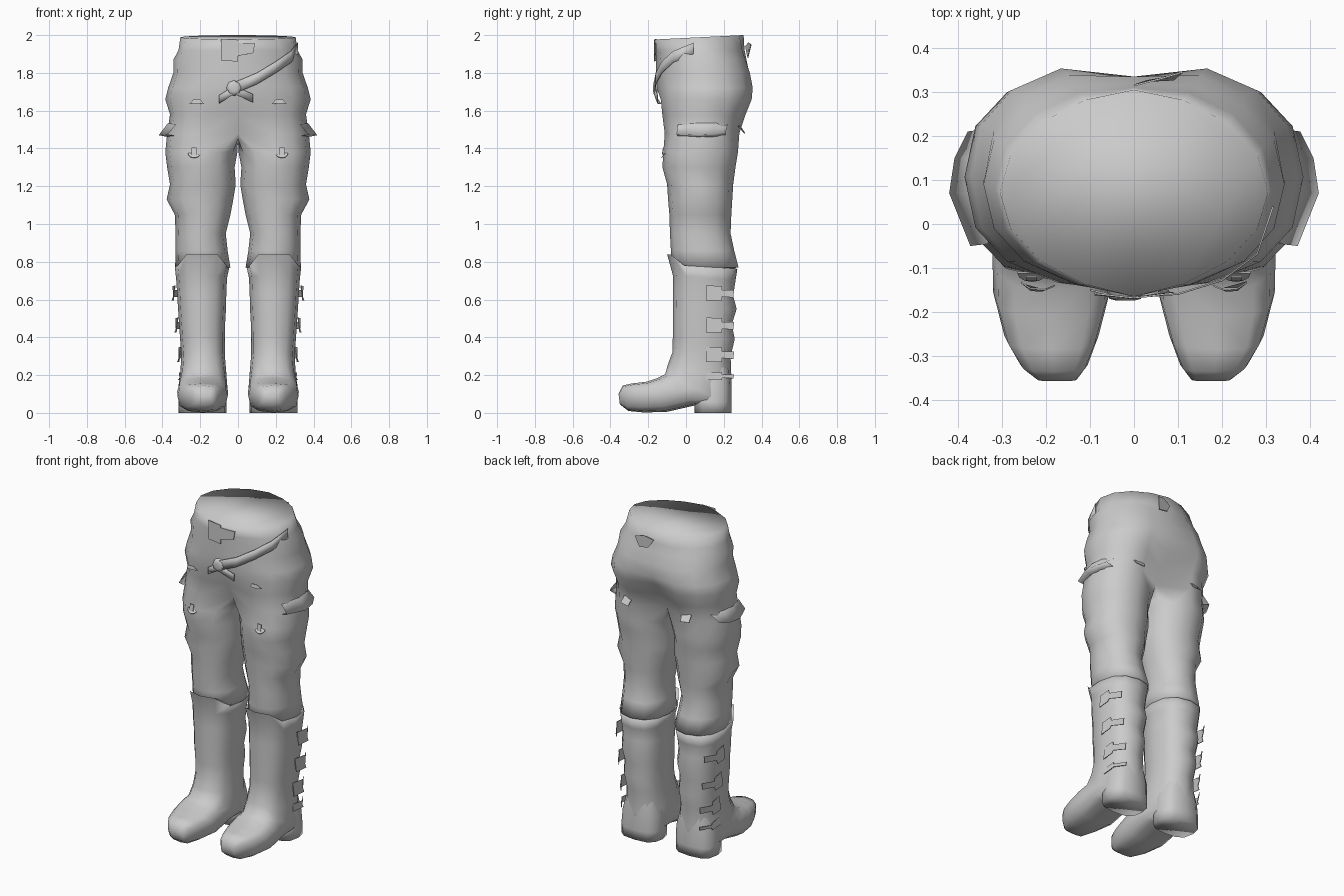
import bpy, bmesh
from math import sin, cos, pi, radians, copysign
from mathutils import Vector

if "Cube" in bpy.data.objects:
    bpy.data.objects.remove(bpy.data.objects["Cube"])


def power(v, p):
    return copysign(abs(v) ** (2 / p), v)


def finish(name, bm, mirror=True, thick=0, smooth=True):
    bmesh.ops.recalc_face_normals(bm, faces=bm.faces[:])
    me = bpy.data.meshes.new(name)
    bm.to_mesh(me)
    bm.free()
    ob = bpy.data.objects.new(name, me)
    bpy.context.collection.objects.link(ob)
    if smooth:
        bpy.ops.object.select_all(action='DESELECT')
        ob.select_set(True)
        bpy.context.view_layer.objects.active = ob
        bpy.ops.object.shade_smooth_by_angle(angle=radians(120))
    if thick:
        m = ob.modifiers.new("Thickness", 'SOLIDIFY')
        m.thickness, m.offset = thick, 0
    if mirror:
        m = ob.modifiers.new("Mirror", 'MIRROR')
        m.use_clip = True
    return ob


def ring(a, b, xi, xo, p=2.3, n=12):
    """Closed section from front/top point a to back/bottom point b (y, z)."""
    a, b = Vector(a), Vector(b)
    pts = []
    for k in range(n):
        t = 2 * pi * k / n
        m = (a + b) / 2 - (b - a) / 2 * power(cos(t), p)
        pts.append(Vector(((xi + xo) / 2 + (xo - xi) / 2 * power(sin(t), p), m.x, m.y)))
    return pts


def bridge(bm, r, s, closed=True):
    n = min(len(r), len(s))
    for k in range(n if closed else n - 1):
        j = (k + 1) % n
        bm.faces.new((r[k], r[j], s[j], s[k]))


def loft(bm, rings, closed=True):
    rows = [[bm.verts.new(c) for c in r] for r in rings]
    for r, s in zip(rows, rows[1:]):
        bridge(bm, r, s, closed)
    return rows


def plate(name, pts, mirror=True, thick=0.004):
    bm = bmesh.new()
    bm.faces.new([bm.verts.new(p) for p in pts])
    return finish(name, bm, mirror, thick, False)


def ribbon(name, path, half, mirror=False):
    bm = bmesh.new()
    loft(bm, [[Vector(p) - Vector(half), Vector(p) + Vector(half)] for p in path], False)
    return finish(name, bm, mirror, 0.004)


# Trousers: half pelvis shell with closed waist, crotch loop, then leg
def half_hip(z, xo, yf, yb, yfc, ybc, p, tilt=0):
    pts = []
    for k in range(9):
        t = pi * k / 8
        y = (yf + yb) / 2 - (yb - yf) / 2 * power(cos(t), p)
        y = yfc if k == 0 else ybc if k == 8 else y
        x = 0 if k in (0, 8) else xo * power(sin(t), p)
        pts.append(Vector((x, y, z + tilt * (y - 0.3))))
    return pts


hips = [half_hip(2.0, .305, -.155, .30, -.165, .305, 1.9, 0.05),
        half_hip(1.92, .315, -.155, .315, -.16, .31, 2.1),
        half_hip(1.87, .342, -.15, .33, -.16, .32, 2.2),
        half_hip(1.80, .342, -.15, .355, -.16, .335, 2.3),
        half_hip(1.72, .37, -.15, .37, -.155, .335, 2.4),
        half_hip(1.66, .385, -.15, .364, -.13, .30, 2.4),
        half_hip(1.58, .36, -.14, .33, -.10, .24, 2.5),
        half_hip(1.48, .375, -.125, .295, -.05, .19, 2.6)]
hips[-1] += [Vector((0, y, 1.45)) for y in (.14, .08, .02)]
legs = [(1.38, .003, .385, -.12, .275), (1.30, .018, .375, -.125, .262),
        (1.21, .012, .36, -.10, .25), (1.13, .025, .378, -.095, .245),
        (1.05, .04, .335, -.088, .24), (.95, .065, .33, -.085, .236),
        (.86, .055, .33, -.08, .255), (.77, .04, .333, -.075, .278),
        (.765, .08, .30, -.04, .24)]
bm = bmesh.new()
rows = loft(bm, hips, False)
prev = rows[-1]
for z, xi, xo, yf, yb in legs:
    r = ring((yf, z), (yb, z), xi, xo, 2.2)
    r = [bm.verts.new(c) for c in r[-1:] + r[:-1]]
    bridge(bm, prev, r)
    prev = r
bm.faces.new(rows[0])
finish("trousers", bm)

# Boots: shaft bending forward into the foot
sections = [((-.03, .78), (.235, .772), .09, .30), ((-.085, .785), (.272, .762), .045, .335),
            ((-.07, .73), (.262, .70), .058, .328), ((-.07, .64), (.25, .62), .062, .322),
            ((-.07, .57), (.268, .55), .063, .318), ((-.07, .48), (.243, .47), .068, .312),
            ((-.07, .40), (.258, .39), .07, .307), ((-.072, .32), (.236, .30), .07, .30),
            ((-.095, .26), (.241, .17), .062, .305), ((-.11, .205), (.236, .04), .055, .318),
            ((-.15, .185), (.05, .04), .052, .322), ((-.21, .165), (-.10, .006), .055, .320),
            ((-.285, .156), (-.22, .002), .08, .295), ((-.335, .145), (-.305, .01), .105, .258),
            ((-.357, .10), (-.35, .045), .13, .22)]
bm = bmesh.new()
rows = loft(bm, [ring(a, b, xi, xo, 2.5 if i < 9 else 3)
                 for i, (a, b, xi, xo) in enumerate(sections)])
bm.faces.new(rows[-1])
for v in rows[1]:                      # raised knee guard
    if v.co.y < -.03:
        v.co.z += .055
        v.co.y -= .015
finish("boots", bm)

# Boot heels
bm = bmesh.new()
heel = [(.24, .04, .232, .085, .285), (.15, .045, .24, .063, .306),
        (.06, .045, .24, .06, .315), (0, .045, .24, .06, .315)]
rows = loft(bm, [ring((yf, z), (yb, z), xi, xo, 2.8) for z, yf, yb, xi, xo in heel])
bm.faces.new(rows[-1])
finish("boot_heels", bm)

# Boot buckles with tabs
for i, (z, x) in enumerate([(.635, .332), (.465, .317), (.31, .302), (.195, .298)]):
    s = .04 if i < 3 else .02
    plate(f"boot_buckle_{i + 1}", [(x, .105, z + s), (x + .012, .19, z + s * .9),
          (x + .01, .19, z + s * .4), (x - .03, .255, z + s * .4), (x - .03, .25, z - s * .6),
          (x + .01, .19, z - s * .5), (x + .018, .19, z - s), (x + .01, .105, z - s)])

# Side pocket flaps on the thighs, top edge, lip and underside
bm = bmesh.new()
loft(bm, [[(.315, .22, 1.53), (.36, .15, 1.535), (.37, .07, 1.535), (.33, -.045, 1.525)],
          [(.378, .21, 1.485), (.408, .15, 1.475), (.42, .07, 1.47), (.372, -.05, 1.475)],
          [(.32, .21, 1.47), (.37, .15, 1.462), (.37, .07, 1.46), (.33, -.045, 1.465)]], False)
finish("pocket_flap", bm)

# Small loops and flaps on the thighs
plate("upper_thigh_tab", [(.18, -.14, 1.635), (.20, -.148, 1.66), (.235, -.147, 1.66),
                          (.257, -.132, 1.635), (.235, -.15, 1.638), (.21, -.152, 1.638)])
plate("ring_strap", [(.22, -.12, 1.405), (.245, -.12, 1.405), (.245, -.126, 1.365), (.22, -.126, 1.365)])
plate("thigh_ring", [(.232 + .033 * cos(pi * k / 6), -.11 - .02 * sin(pi * k / 6),
                      1.375 - .025 * sin(pi * k / 6)) for k in range(7)])
plate("back_thigh_tab", [(.17, .285, 1.52), (.23, .275, 1.52), (.235, .305, 1.485), (.18, .312, 1.48)])

# Belt plate, diagonal strap, knot and back tab
plate("belt_plate", [(-.09, -.158, 1.98), (0, -.168, 1.975), (0, -.168, 1.96), (.09, -.157, 1.955),
                     (.08, -.157, 1.905), (0, -.168, 1.89), (0, -.168, 1.86), (-.09, -.16, 1.865)], False)
ribbon("diagonal_strap", [(-.02, -.168, 1.72), (.1, -.159, 1.77), (.2, -.128, 1.83),
                          (.28, -.068, 1.885), (.316, .04, 1.93)], (0, 0, .03))
ribbon("lower_strap", [(-.10, -.15, 1.66), (-.02, -.168, 1.71), (.08, -.152, 1.665)], (0, 0, .022))
bm = bmesh.new()
rows = loft(bm, [[Vector((-.02 + r * cos(k * pi / 4), y, 1.72 + r * sin(k * pi / 4)))
                  for k in range(8)] for r, y in ((.042, -.15), (.036, -.170), (.02, -.174))])
bm.faces.new(rows[-1])
finish("strap_knot", bm, False)
plate("back_belt_tab", [(0, .315, 1.94), (.06, .33, 1.96), (.11, .345, 1.95),
                        (.09, .328, 1.88), (.03, .325, 1.89)], False)
